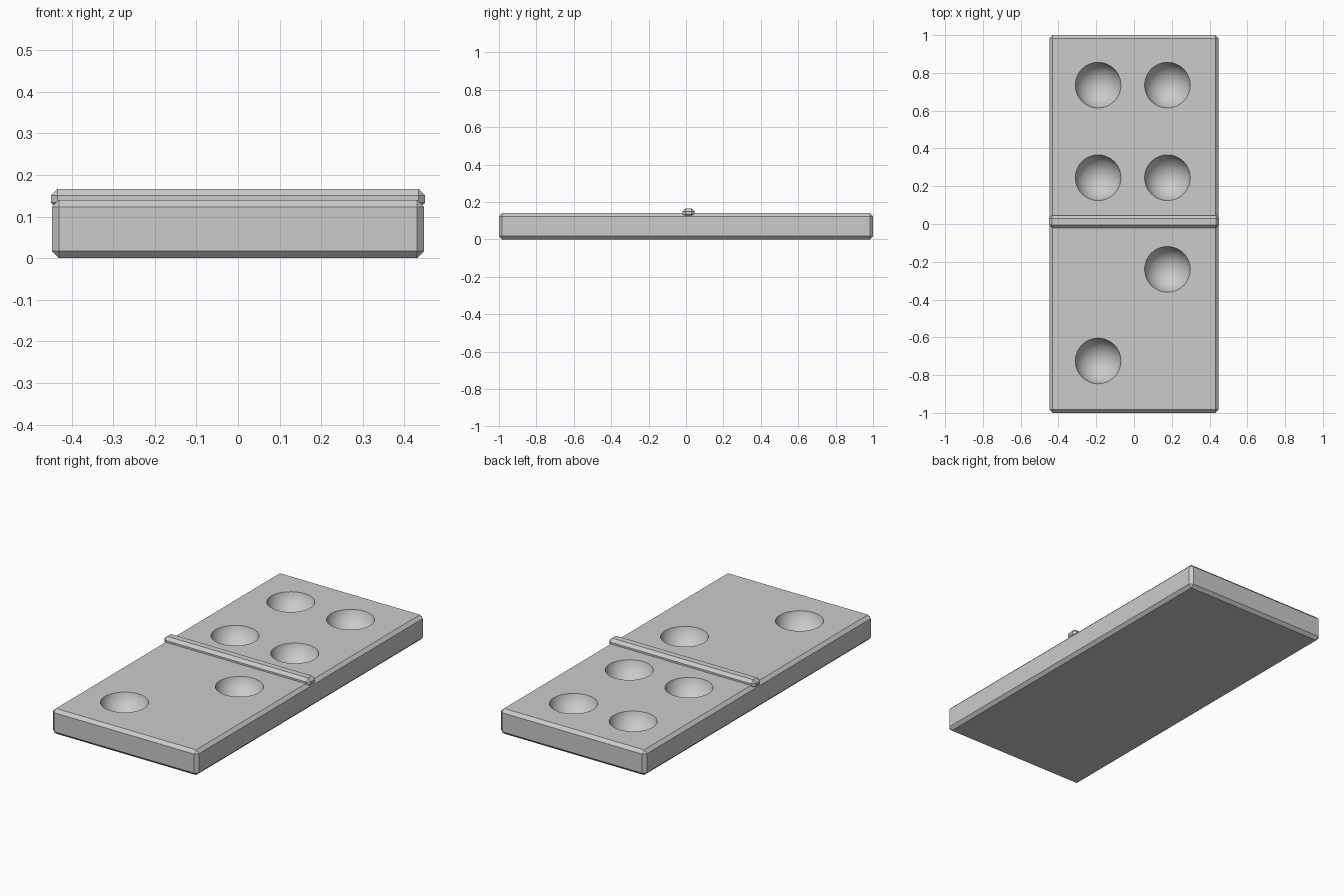
import bpy, bmesh
from mathutils import Matrix, Vector

old = bpy.data.objects.get("Cube")
if old:
    bpy.data.objects.remove(old, do_unlink=True)

# Single grey material
grey = bpy.data.materials.new("stone_grey")
grey.use_nodes = True
colour = (0.6, 0.6, 0.6, 1)
grey.diffuse_color = colour
grey.node_tree.nodes["Principled BSDF"].inputs["Base Color"].default_value = colour


def add_object(name, bm):
    mesh = bpy.data.meshes.new(name)
    bm.to_mesh(mesh)
    bm.free()
    mesh.materials.append(grey)
    obj = bpy.data.objects.new(name, mesh)
    bpy.context.collection.objects.link(obj)
    return obj


def chamfered_box(name, size, centre, chamfer):
    bm = bmesh.new()
    bmesh.ops.create_cube(bm, size=1)
    bmesh.ops.scale(bm, vec=size, verts=bm.verts)
    bmesh.ops.bevel(bm, geom=bm.edges[:], offset=chamfer, segments=1,
                    affect='EDGES', profile=0.5)
    bmesh.ops.translate(bm, vec=centre, verts=bm.verts)
    return add_object(name, bm)


# Tile body and raised dividing bar
thickness = 0.14
body = chamfered_box("tile_body", (0.895, 2, thickness), (0, 0, thickness / 2), 0.017)
chamfered_box("divider_bar", (0.9, 0.066, 0.048), (0, 0.013, 0.142), 0.016)

# Round pips scooped out of the top
left, right = 0.177, -0.19
pips = [(right, 0.735), (left, 0.735), (right, 0.245), (left, 0.245),
        (left, -0.24), (right, -0.725)]
bm = bmesh.new()
for x, y in pips:
    bmesh.ops.create_uvsphere(bm, u_segments=32, v_segments=24, radius=0.125,
                              matrix=Matrix.Translation(Vector((x, y, thickness + 0.03))))
for face in bm.faces:
    face.smooth = True
cutter = add_object("pip_cutter", bm)
cutter.hide_render = True

cut = body.modifiers.new("pips", 'BOOLEAN')
cut.operation = 'DIFFERENCE'
cut.solver = 'EXACT'
cut.object = cutter
bpy.context.view_layer.objects.active = body
body.select_set(True)
bpy.ops.object.modifier_apply(modifier=cut.name)
bpy.data.objects.remove(cutter, do_unlink=True)
bpy.ops.object.shade_smooth_by_angle(angle=0.5)
